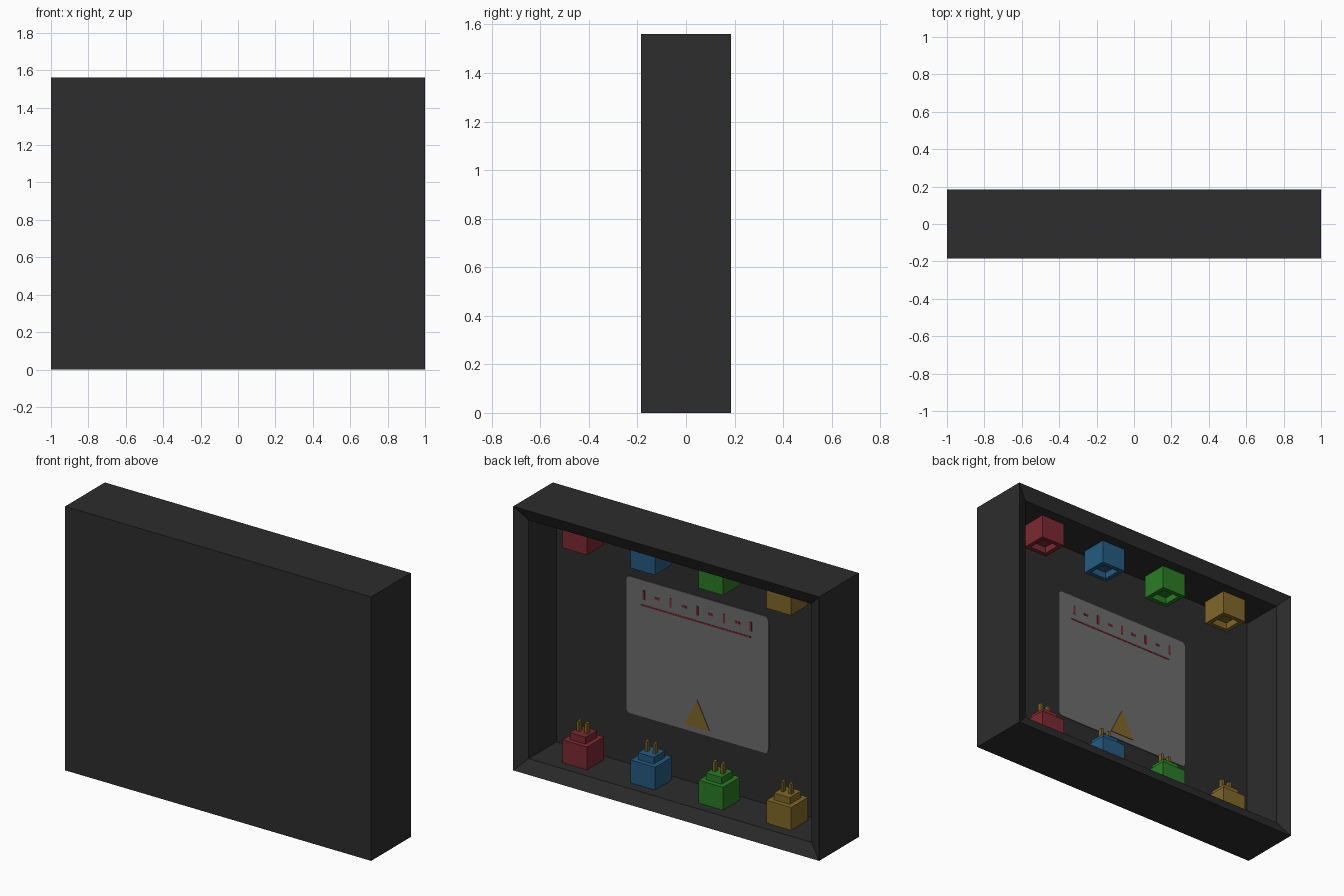
import bpy, bmesh, math

if "Cube" in bpy.data.objects:
    bpy.data.objects.remove(bpy.data.objects["Cube"])


def material(name, r, g, b):
    m = bpy.data.materials.new(name)
    m.diffuse_color = (r, g, b, 1)
    m.use_nodes = True
    m.node_tree.nodes["Principled BSDF"].inputs["Base Color"].default_value = m.diffuse_color
    return m


DARK = material("charcoal", 0.026, 0.026, 0.026)
GREY = material("label_grey", 0.152, 0.152, 0.152)
RED = material("red", 0.20, 0.022, 0.032)
BLUE = material("blue", 0.018, 0.105, 0.22)
GREEN = material("green", 0.024, 0.20, 0.019)
YELLOW = material("yellow", 0.22, 0.14, 0.022)
BRASS = material("brass", 0.20, 0.13, 0.022)


def finish(name, bm, mat):
    bmesh.ops.recalc_face_normals(bm, faces=bm.faces[:])
    me = bpy.data.meshes.new(name)
    bm.to_mesh(me)
    bm.free()
    me.materials.append(mat)
    ob = bpy.data.objects.new(name, me)
    bpy.context.collection.objects.link(ob)
    return ob


def loft(name, rings, mat):
    """Join equal-length closed rings and cap both ends."""
    bm = bmesh.new()
    vs = [[bm.verts.new(p) for p in ring] for ring in rings]
    n = len(vs[0])
    for a, b in zip(vs, vs[1:]):
        for i in range(n):
            j = (i + 1) % n
            bm.faces.new((a[i], a[j], b[j], b[i]))
    bm.faces.new(vs[0])
    bm.faces.new(vs[-1])
    return finish(name, bm, mat)


def square(cx, cy, z, hx, hy=None):
    hy = hx if hy is None else hy
    return [(cx + sx * hx, cy + sy * hy, z)
            for sx, sy in ((-1, -1), (1, -1), (1, 1), (-1, 1))]


def plate(name, outline, y, thick, mat):
    """Thin plate facing +y from an x,z outline."""
    return loft(name, [[(x, yy, z) for x, z in outline] for yy in (y, y + thick)], mat)


def rect(x, z, w, h):
    return [(x - w / 2, z - h / 2), (x + w / 2, z - h / 2),
            (x + w / 2, z + h / 2), (x - w / 2, z + h / 2)]


# Open-backed case with a sloped rim
H, INSET, PANEL_Y = 1.56, 0.075, -0.111


def case_ring(y, i):
    return [(x, y, z) for x, z in rect(0, H / 2, 2 - 2 * i, H - 2 * i)]


loft("case", [case_ring(-0.185, 0), case_ring(0.185, 0),
              case_ring(0.148, INSET), case_ring(PANEL_Y, INSET)], DARK)

# Plugs on the floor and matching sockets on the ceiling
CY = 0.006
for label, mat, x in (("red", RED, 0.667), ("blue", BLUE, 0.222),
                      ("green", GREEN, -0.222), ("yellow", YELLOW, -0.667)):
    loft(label + "_plug", [square(x, CY, z, h) for z, h in
                           ((INSET, 0.08), (0.21, 0.08), (0.21, 0.052), (0.25, 0.052))], mat)
    for side in (-1, 1):
        loft(label + "_plug_pin", [square(x + side * 0.026, CY, z, 0.008, 0.013)
                                   for z in (0.245, 0.31)], BRASS)
    top = H - INSET
    loft(label + "_socket", [square(x, CY, z, h) for z, h in
                             ((top, 0.08), (top - 0.14, 0.08),
                              (top - 0.14, 0.054), (top - 0.10, 0.054))], mat)

# Rounded label on the inner panel
R, W, LH, LZ = 0.025, 0.928, 0.808, 0.781
outline = []
for k, (sx, sz) in enumerate(((1, 1), (-1, 1), (-1, -1), (1, -1))):
    for s in range(5):
        a = math.radians(90 * k + 22.5 * s)
        outline.append((sx * (W / 2 - R) + R * math.cos(a),
                        LZ + sz * (LH / 2 - R) + R * math.sin(a)))
plate("label", outline, PANEL_Y, 0.005, GREY)
FACE = PANEL_Y + 0.005

# Abstract red heading marks and underline
for i in range(9):
    x = 0.35 - i * 0.0875
    if i % 2:
        plate("heading_dash", rect(x, 1.10, 0.032, 0.014), FACE, 0.002, RED)
    else:
        plate("heading_bar", rect(x, 1.10, 0.014, 0.055), FACE, 0.002, RED)
plate("heading_underline", rect(0.01, 1.036, 0.72, 0.009), FACE, 0.002, RED)

# Warning triangle
plate("warning_triangle", [(-0.082, 0.41), (0.082, 0.41), (0, 0.573)], FACE, 0.004, YELLOW)
